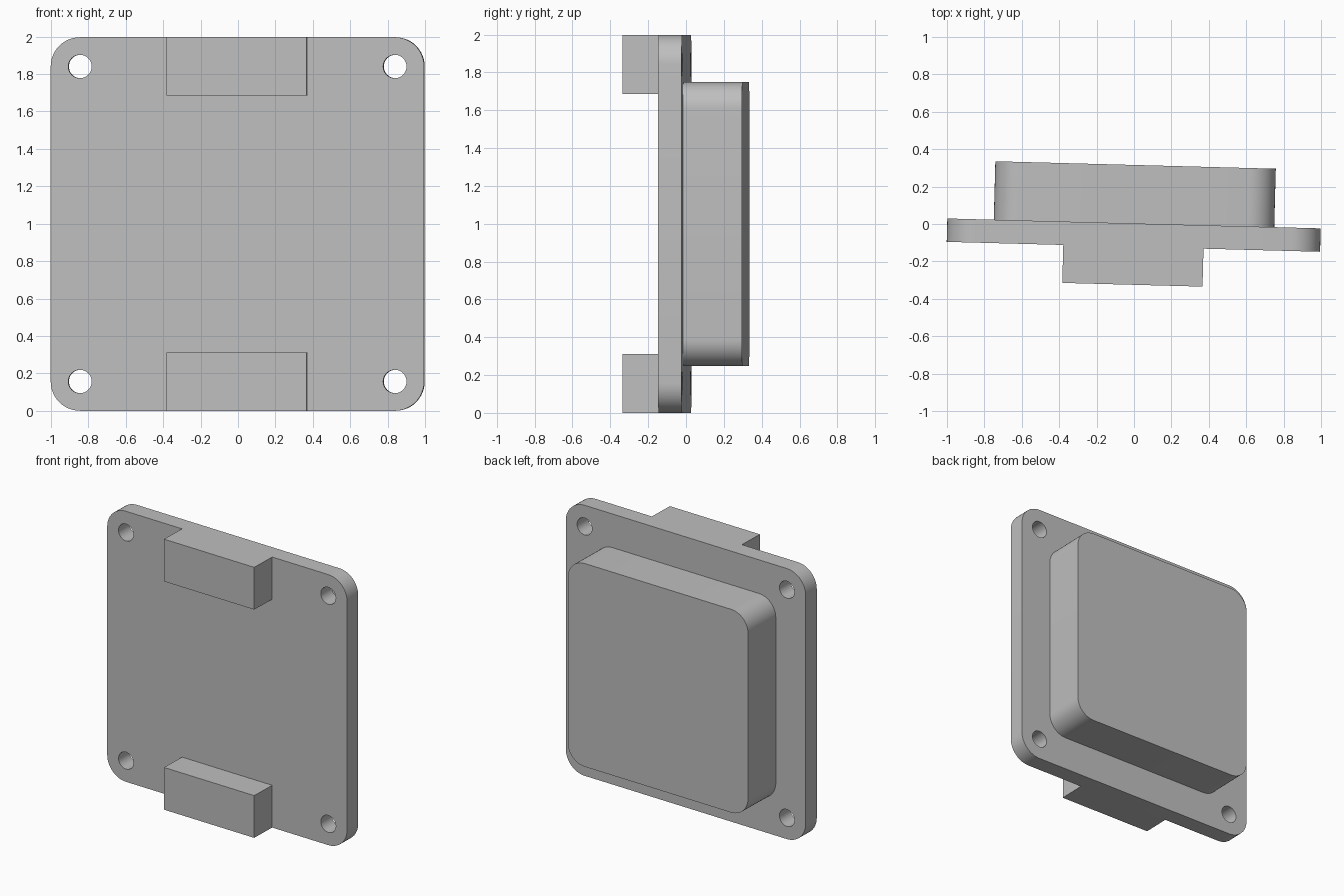
import bpy
from math import sin, cos, pi, radians
from mathutils import Matrix

cube = bpy.data.objects.get("Cube")
if cube:
    bpy.data.objects.remove(cube, do_unlink=True)

GREY = (0.52, 0.52, 0.52, 1)
grey = bpy.data.materials.new("plain_grey")
grey.use_nodes = True
grey.diffuse_color = GREY
grey.node_tree.nodes["Principled BSDF"].inputs["Base Color"].default_value = GREY

SIZE = 1.997                      # square plate side
TURN = Matrix.Rotation(radians(-1.52), 4, "Z")
BACK, FRONT = 0.003, -0.122       # plate faces along y
HOLE = 0.842                      # hole distance from the centre


def arc(cx, cz, r, start, sweep, steps):
    return [(cx + r * cos(start + sweep * i / steps),
             cz + r * sin(start + sweep * i / steps)) for i in range(steps + 1)]


def rounded_square(side, r):
    c = side / 2 - r
    corners = [(c, c), (-c, c), (-c, -c), (c, -c)]
    return [p for k, (x, z) in enumerate(corners)
            for p in arc(x, z, r, k * pi / 2, pi / 2, 12)]


def rectangle(w, z0, z1):
    return [(-w / 2, z0), (w / 2, z0), (w / 2, z1), (-w / 2, z1)]


def slab(name, outlines, y0, y1):
    """Flat outlines (inner ones become holes) given thickness from y0 to y1."""
    curve = bpy.data.curves.new(name, "CURVE")
    curve.dimensions = "2D"
    curve.fill_mode = "BOTH"
    curve.extrude = (y1 - y0) / 2
    for pts in outlines:
        spline = curve.splines.new("POLY")
        spline.points.add(len(pts) - 1)
        for point, (x, z) in zip(spline.points, pts):
            point.co = (x, z, 0, 1)
        spline.use_cyclic_u = True
    obj = bpy.data.objects.new(name, curve)
    bpy.context.collection.objects.link(obj)
    obj.matrix_world = (TURN @ Matrix.Translation((0, (y0 + y1) / 2, SIZE / 2))
                        @ Matrix.Rotation(pi / 2, 4, "X"))
    bpy.ops.object.select_all(action="DESELECT")
    obj.select_set(True)
    bpy.context.view_layer.objects.active = obj
    bpy.ops.object.convert(target="MESH")
    obj = bpy.context.object
    obj.data.materials.clear()
    obj.data.materials.append(grey)
    bpy.ops.object.shade_smooth_by_angle(angle=radians(30))
    return obj


# Mounting plate with four corner holes
holes = [arc(sx * HOLE, sz * HOLE, 0.0625, 0, 2 * pi * 31 / 32, 31)
         for sx in (-1, 1) for sz in (-1, 1)]
slab("mounting_plate", [rounded_square(SIZE, 0.156)] + holes, FRONT, BACK)

# Raised rounded block on the back
slab("back_block", [rounded_square(1.5, 0.14)], BACK, BACK + 0.3125)

# Two front tabs, flush with the plate's top and bottom edges
half, tab = SIZE / 2, 0.312
slab("top_tab", [rectangle(0.75, half - tab, half)], FRONT - 0.203, FRONT)
slab("bottom_tab", [rectangle(0.75, -half, tab - half)], FRONT - 0.203, FRONT)
